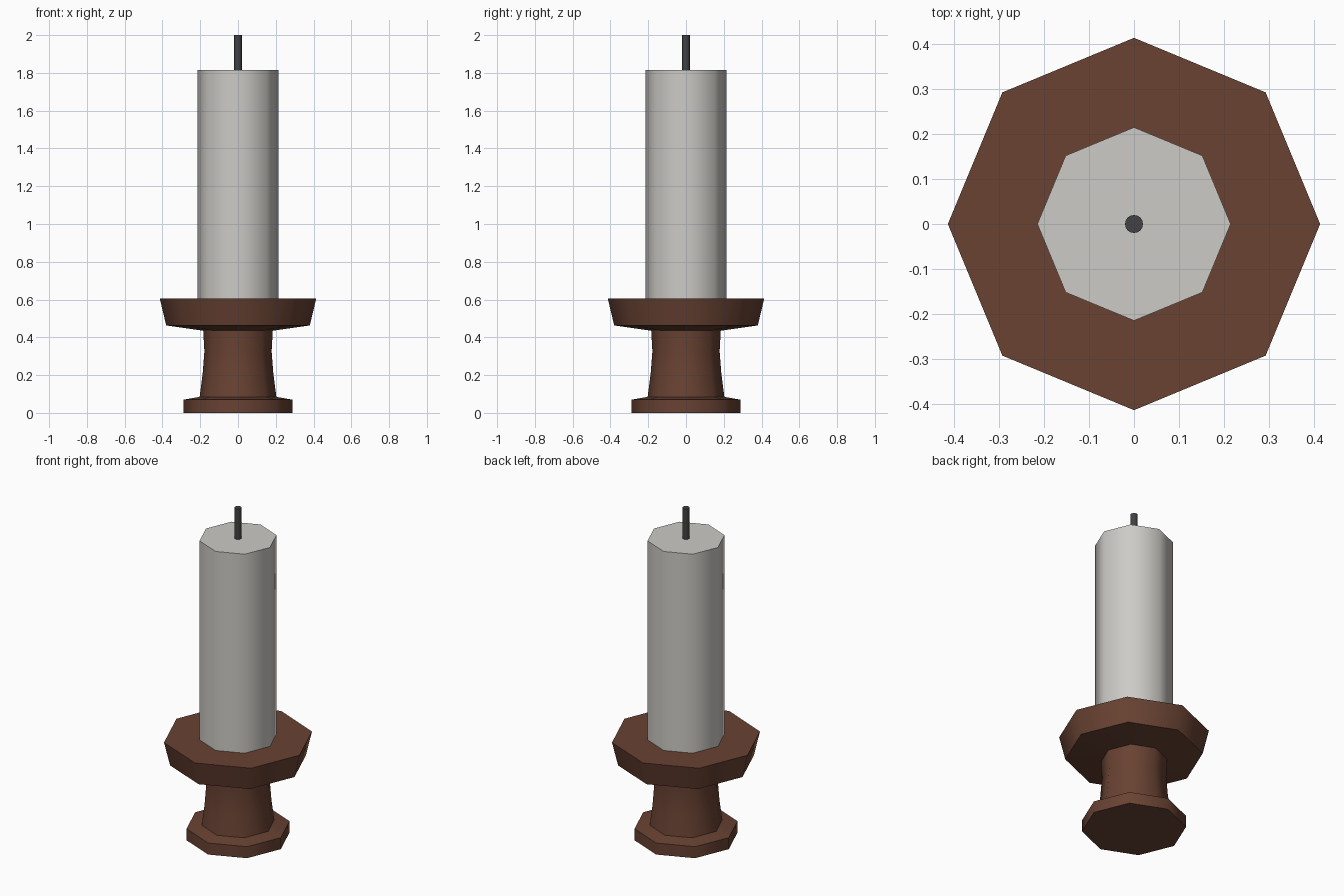
import bpy
import bmesh
import math

cube = bpy.data.objects.get("Cube")
if cube:
    bpy.data.objects.remove(cube, do_unlink=True)


def make_material(name, rgb):
    mat = bpy.data.materials.new(name)
    mat.use_nodes = True
    colour = (*rgb, 1.0)
    mat.diffuse_color = colour
    mat.node_tree.nodes["Principled BSDF"].inputs["Base Color"].default_value = colour
    return mat


def lathe(name, profile, sides, mat):
    """Turn a (radius, height) profile around z, with flat end caps."""
    bm = bmesh.new()
    rings = []
    for radius, z in profile:
        angles = [math.tau * i / sides for i in range(sides)]
        rings.append([bm.verts.new((radius * math.cos(a), radius * math.sin(a), z))
                      for a in angles])
    for low, high in zip(rings, rings[1:]):
        for i in range(sides):
            j = (i + 1) % sides
            bm.faces.new((low[i], low[j], high[j], high[i]))
    bm.faces.new(rings[0][::-1])
    bm.faces.new(rings[-1])
    mesh = bpy.data.meshes.new(name)
    bm.to_mesh(mesh)
    bm.free()
    mesh.materials.append(mat)
    obj = bpy.data.objects.new(name, mesh)
    bpy.context.collection.objects.link(obj)
    # Smooth around the octagon, sharp at the rims
    bpy.ops.object.select_all(action='DESELECT')
    obj.select_set(True)
    bpy.context.view_layer.objects.active = obj
    bpy.ops.object.shade_smooth_by_angle(angle=math.radians(50))
    return obj


wood = make_material("brown wood", (0.138, 0.054, 0.032))
wax = make_material("pale wax", (0.61, 0.597, 0.565))
charred = make_material("dark wick", (0.054, 0.054, 0.055))

# Turned holder: foot, waisted stem and flared dish in one profile
lathe("candle_holder", [
    (0.288, 0), (0.288, 0.07), (0.203, 0.085),
    (0.187, 0.21), (0.178, 0.325), (0.184, 0.435),
    (0.38, 0.463), (0.414, 0.605)], 8, wood)

# Candle standing on the dish
lathe("candle", [(0.215, 0.605), (0.215, 1.815)], 8, wax)

# Wick
lathe("wick", [(0.02, 1.815), (0.02, 2.0)], 16, charred)
